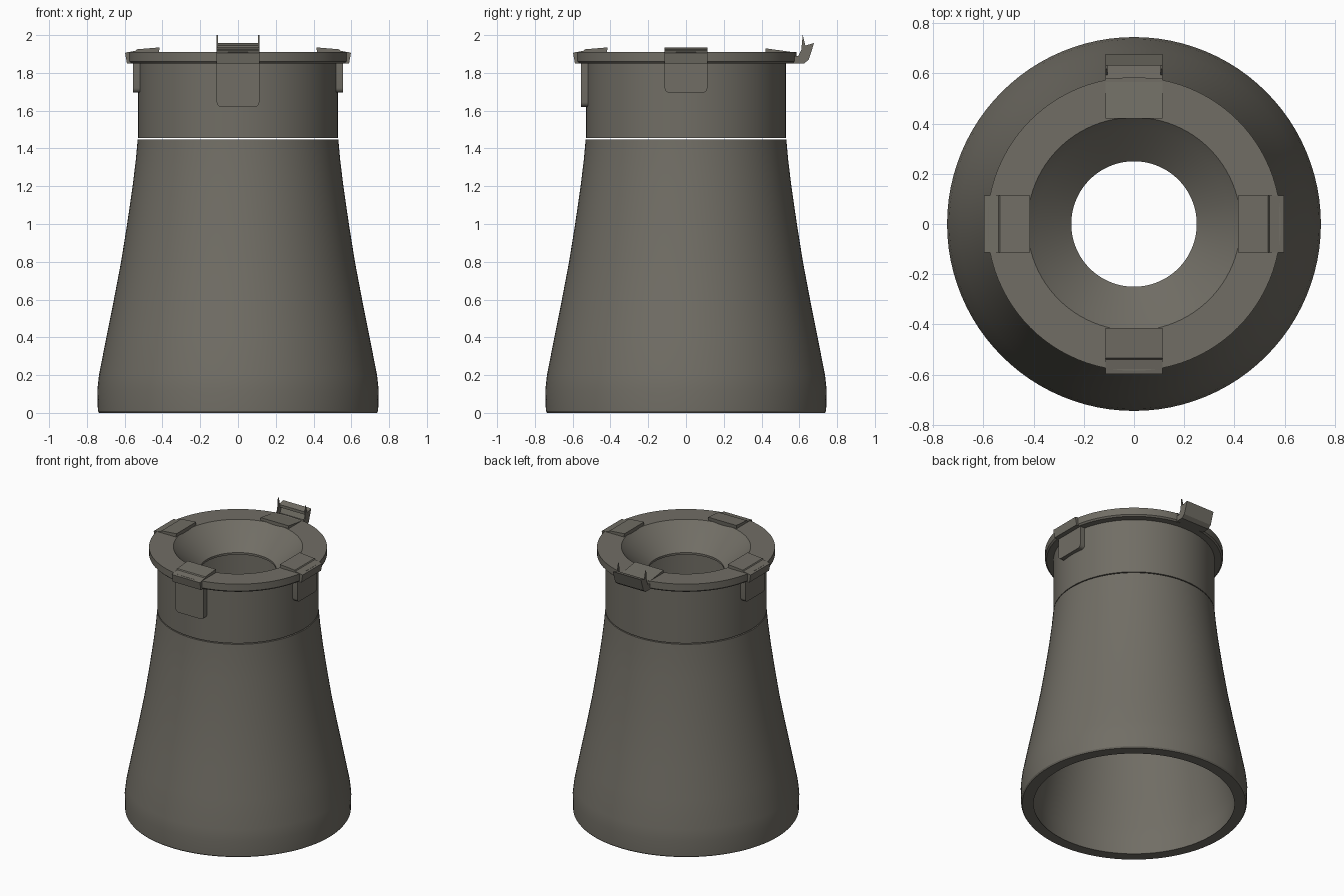
import bpy, bmesh, math
from mathutils import Matrix

cube = bpy.data.objects.get("Cube")
if cube:
    bpy.data.objects.remove(cube, do_unlink=True)

SEGMENTS = 96
CLIP_HALF = 0.113

mat = bpy.data.materials.new("dark warm grey")
mat.use_nodes = True
colour = (0.165, 0.155, 0.13, 1)
mat.diffuse_color = colour
bsdf = mat.node_tree.nodes["Principled BSDF"]
bsdf.inputs["Base Color"].default_value = colour
bsdf.inputs["Roughness"].default_value = 0.7


def finish(name, bm, angle=30):
    bmesh.ops.recalc_face_normals(bm, faces=bm.faces)
    mesh = bpy.data.meshes.new(name)
    bm.to_mesh(mesh)
    bm.free()
    mesh.materials.append(mat)
    obj = bpy.data.objects.new(name, mesh)
    bpy.context.collection.objects.link(obj)
    bpy.ops.object.select_all(action="DESELECT")
    obj.select_set(True)
    bpy.context.view_layer.objects.active = obj
    bpy.ops.object.shade_smooth_by_angle(angle=math.radians(angle))
    return obj


def lathe(name, profile):
    """Turn a closed (radius, height) outline around the z axis."""
    bm = bmesh.new()
    rings = []
    for i in range(SEGMENTS):
        a = math.tau * i / SEGMENTS
        rings.append([bm.verts.new((r * math.cos(a), r * math.sin(a), z))
                      for r, z in profile])
    n = len(profile)
    for i, ring in enumerate(rings):
        after = rings[(i + 1) % SEGMENTS]
        for j in range(n):
            k = (j + 1) % n
            bm.faces.new((ring[j], after[j], after[k], ring[k]))
    return finish(name, bm)


def extrude_profile(bm, points, half=CLIP_HALF, centre=0):
    """Extrude a (radius, height) outline sideways, facing the front."""
    face = bm.faces.new([bm.verts.new((centre - half, -r, z)) for r, z in points])
    new = bmesh.ops.extrude_face_region(bm, geom=[face])["geom"]
    bmesh.ops.translate(bm, vec=(2 * half, 0, 0),
                        verts=[v for v in new if isinstance(v, bmesh.types.BMVert)])


def add_flap(bm, bottom):
    """Hanging tab with rounded lower corners."""
    rad, top = 0.025, 1.86
    outline = [(CLIP_HALF, top), (-CLIP_HALF, top)]
    for sx, start in ((-1, math.pi), (1, 1.5 * math.pi)):
        for i in range(5):
            a = start + i * math.pi / 8
            outline.append((sx * (CLIP_HALF - rad) + rad * math.cos(a),
                            bottom + rad + rad * math.sin(a)))
    face = bm.faces.new([bm.verts.new((x, -0.555, z)) for x, z in outline])
    new = bmesh.ops.extrude_face_region(bm, geom=[face])["geom"]
    bmesh.ops.translate(bm, vec=(0, 0.04, 0),
                        verts=[v for v in new if isinstance(v, bmesh.types.BMVert)])


# Flared hollow body
outer = [(0.735, 0), (0.742, 0.01), (0.745, 0.12), (0.736, 0.2), (0.697, 0.4),
         (0.657, 0.6), (0.619, 0.8), (0.587, 1.0), (0.558, 1.2),
         (0.541, 1.34), (0.531, 1.448)]
inner = [(max(r - 0.075, 0.46), z) for r, z in reversed(outer)]
lathe("flared_body", outer + inner)

# Straight neck, separated from the body by a fine seam
lathe("neck", [(0.53, 1.455), (0.53, 1.86), (0.46, 1.86), (0.46, 1.455)])

# Flanged lid with its funnel
lathe("funnel_lid", [(0.575, 1.85), (0.585, 1.86), (0.585, 1.91), (0.425, 1.91),
                     (0.385, 1.87), (0.25, 1.75), (0.25, 1.735),
                     (0.40, 1.85)])

# Clips: sloped top plate, outer lip and hanging flap
plate = [(0.42, 1.90), (0.415, 1.935), (0.535, 1.925), (0.54, 1.918),
         (0.598, 1.906), (0.588, 1.85), (0.52, 1.85), (0.52, 1.90)]
for name, turn, bottom in (("front_clip", 0, 1.62),
                           ("left_clip", 90, 1.695),
                           ("right_clip", -90, 1.695)):
    bm = bmesh.new()
    extrude_profile(bm, plate)
    add_flap(bm, bottom)
    bm.transform(Matrix.Rotation(math.radians(turn), 4, "Z"))
    finish(name, bm)

# Back clip, swung open into an upturned hook with pointed side walls
hook = [(0.57, 1.85), (0.625, 1.85), (0.65, 1.87), (0.678, 1.958),
        (0.632, 1.945), (0.632, 1.925), (0.655, 1.935), (0.632, 1.885),
        (0.57, 1.89)]
cheek = [(0.59, 1.88), (0.61, 1.92), (0.618, 2.0), (0.632, 1.945), (0.655, 1.94),
         (0.645, 1.88)]
bm = bmesh.new()
extrude_profile(bm, hook)
for side in (-1, 1):
    extrude_profile(bm, cheek, half=0.004, centre=side * (CLIP_HALF - 0.004))
bm.transform(Matrix.Rotation(math.pi, 4, "Z"))
finish("open_back_clip", bm)

# Low wedge where the open clip meets the lid
bm = bmesh.new()
extrude_profile(bm, [(0.42, 1.905), (0.42, 1.93), (0.58, 1.908), (0.58, 1.905)])
bm.transform(Matrix.Rotation(math.pi, 4, "Z"))
finish("back_hinge_wedge", bm)
